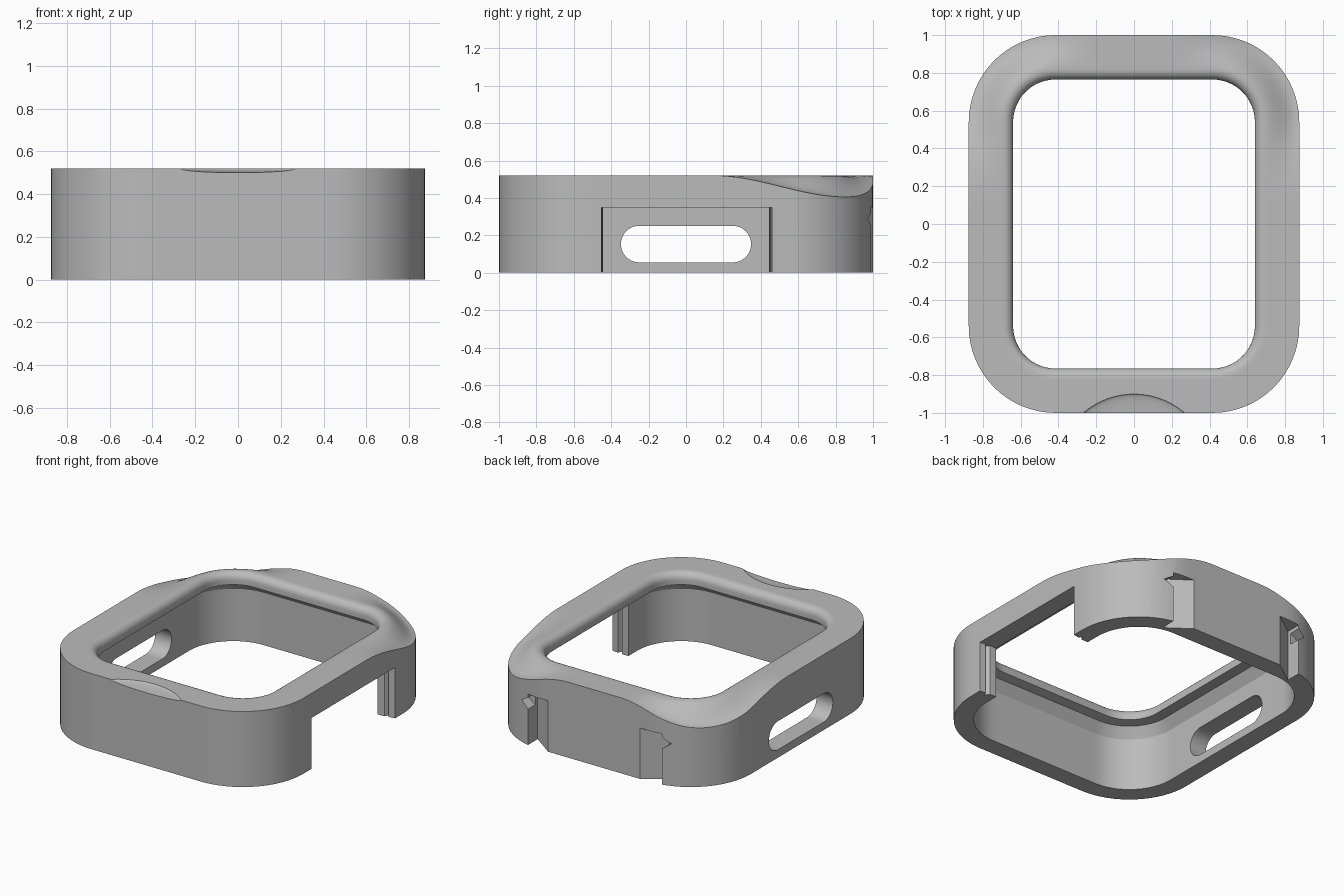
import bpy, bmesh, math
from mathutils import Vector

old = bpy.data.objects.get("Cube")
if old:
    bpy.data.objects.remove(old, do_unlink=True)

HEIGHT, RADIUS, CX, CY = 0.52, 0.46, 0.415, 0.54   # corner centres at (CX, CY)

grey = bpy.data.materials.new("plain grey")
grey.use_nodes = True
grey.diffuse_color = (0.5, 0.5, 0.5, 1)
grey.node_tree.nodes["Principled BSDF"].inputs["Base Color"].default_value = (0.5, 0.5, 0.5, 1)


def smooth(a, b, v):
    t = min(1, max(0, (v - a) / (b - a)))
    return t * t * (3 - 2 * t)


def make(name, bm):
    bmesh.ops.recalc_face_normals(bm, faces=bm.faces)
    mesh = bpy.data.meshes.new(name)
    bm.to_mesh(mesh)
    bm.free()
    ob = bpy.data.objects.new(name, mesh)
    bpy.context.collection.objects.link(ob)
    return ob


def outline(arc=16, straight=20):
    """Rounded rectangle as (base point, outward normal) pairs."""
    pts = []
    corners = [(CX, CY), (-CX, CY), (-CX, -CY), (CX, -CY)]
    for i, c in enumerate(corners):
        for k in range(arc + 1):
            a = math.pi / 2 * (i + k / arc)
            n = Vector((math.cos(a), math.sin(a)))
            pts.append((Vector(c), n))
        end = Vector(corners[(i + 1) % 4])
        for k in range(1, straight):
            pts.append((Vector(c).lerp(end, k / straight), n))
    return pts


def ring_body():
    # Closed wall section as (inset, height): outside, top, rolled lip, ledge, cavity
    fillet, lip = 0.05, 0.235
    section = [(0, 0)] + [(0.185 * k / 10, HEIGHT) for k in range(11)]
    for k in range(1, 7):
        a = math.pi / 2 * k / 6
        section.append((lip - fillet + fillet * math.sin(a), HEIGHT - fillet * (1 - math.cos(a))))
    section += [(lip, 0.44), (0.17, 0.43), (0.125, 0.36), (0.125, 0)]
    bm, rings = bmesh.new(), []
    base = outline()
    for inset, z in section:
        ring = []
        for c, n in base:
            p, edge = c + n * (RADIUS - inset), c + n * RADIUS
            # Scooped back corners fade out toward the opening
            dip = 0.115 * smooth(0.15, 0.85, edge.y) * smooth(0.2, 0.75, abs(edge.x))
            dip *= 1 - smooth(0, 0.185, inset)
            ring.append(bm.verts.new((p.x, p.y, z - (dip if z == HEIGHT else 0))))
        rings.append(ring)
    count = len(base)
    for i, r in enumerate(rings):
        s = rings[(i + 1) % len(rings)]
        for k in range(count):
            j = (k + 1) % count
            bm.faces.new((r[k], r[j], s[j], s[k]))
    return make("case_frame", bm)


def prism(name, points, direction):
    """Extrude a closed polygon of 3D points along a direction."""
    bm = bmesh.new()
    face = bm.faces.new([bm.verts.new(p) for p in points])
    out = bmesh.ops.extrude_face_region(bm, geom=[face])
    moved = [v for v in out["geom"] if isinstance(v, bmesh.types.BMVert)]
    bmesh.ops.translate(bm, verts=moved, vec=direction)
    return make(name, bm)


def plan(name, pts, z0, z1):
    return prism(name, [(x, y, z0) for x, y in pts], (0, 0, z1 - z0))


frame = ring_body()
cutters = []

# Open right side with slightly angled wall ends
cutters.append(plan("side_opening", [(0.6, -0.445), (0.79, -0.445), (0.9, -0.455),
                                     (0.9, 0.465), (0.79, 0.445), (0.6, 0.445)], -0.1, 0.35))
for s in (-1, 1):
    cutters.append(plan("end_groove", [(0.79, s * 0.43), (0.84, s * 0.43), (0.82, s * 0.475)], -0.1, 0.35))

# Long rounded slot in the left-hand wall
slot = []
for side in (1, -1):
    for k in range(17):
        a = -math.pi / 2 + math.pi * k / 16
        slot.append((-1, side * (0.25 + 0.098 * math.cos(a)), 0.153 + side * 0.098 * math.sin(a)))
cutters.append(prism("side_slot", slot, (0.4, 0, 0)))

# Ramped latch notches and small spikes on the back
for s in (-1, 1):
    cutters.append(plan("back_notch", [(s * 0.35, 1.0), (s * 0.35, 1.05), (s * 0.51, 1.05),
                                       (s * 0.51, 0.885)], -0.1, 0.35))
    cutters.append(prism("notch_spike", [(s * 0.5, 0.91, 0.33), (s * 0.57, 0.91, 0.29),
                                         (s * 0.5, 0.91, 0.24)], (0, 0.2, 0)))

# Shallow thumb scallop on the front top edge
bm = bmesh.new()
bmesh.ops.create_uvsphere(bm, u_segments=64, v_segments=32, radius=1)
bmesh.ops.scale(bm, vec=(0.41, 0.41, 0.03), verts=bm.verts)
bmesh.ops.translate(bm, vec=(0, -1.31, HEIGHT), verts=bm.verts)
cutters.append(make("front_scallop", bm))

for c in cutters:
    c.hide_render = True
    mod = frame.modifiers.new(c.name, "BOOLEAN")
    mod.operation, mod.solver, mod.object = "DIFFERENCE", "EXACT", c

# Bake the cuts and drop the cutters
bpy.context.view_layer.update()
final = bpy.data.meshes.new_from_object(frame.evaluated_get(bpy.context.evaluated_depsgraph_get()))
frame.modifiers.clear()
frame.data = final
for c in cutters:
    bpy.data.objects.remove(c, do_unlink=True)
final.materials.clear()
final.materials.append(grey)

bpy.ops.object.select_all(action="DESELECT")
frame.select_set(True)
bpy.context.view_layer.objects.active = frame
bpy.ops.object.shade_smooth_by_angle(angle=math.radians(30))
